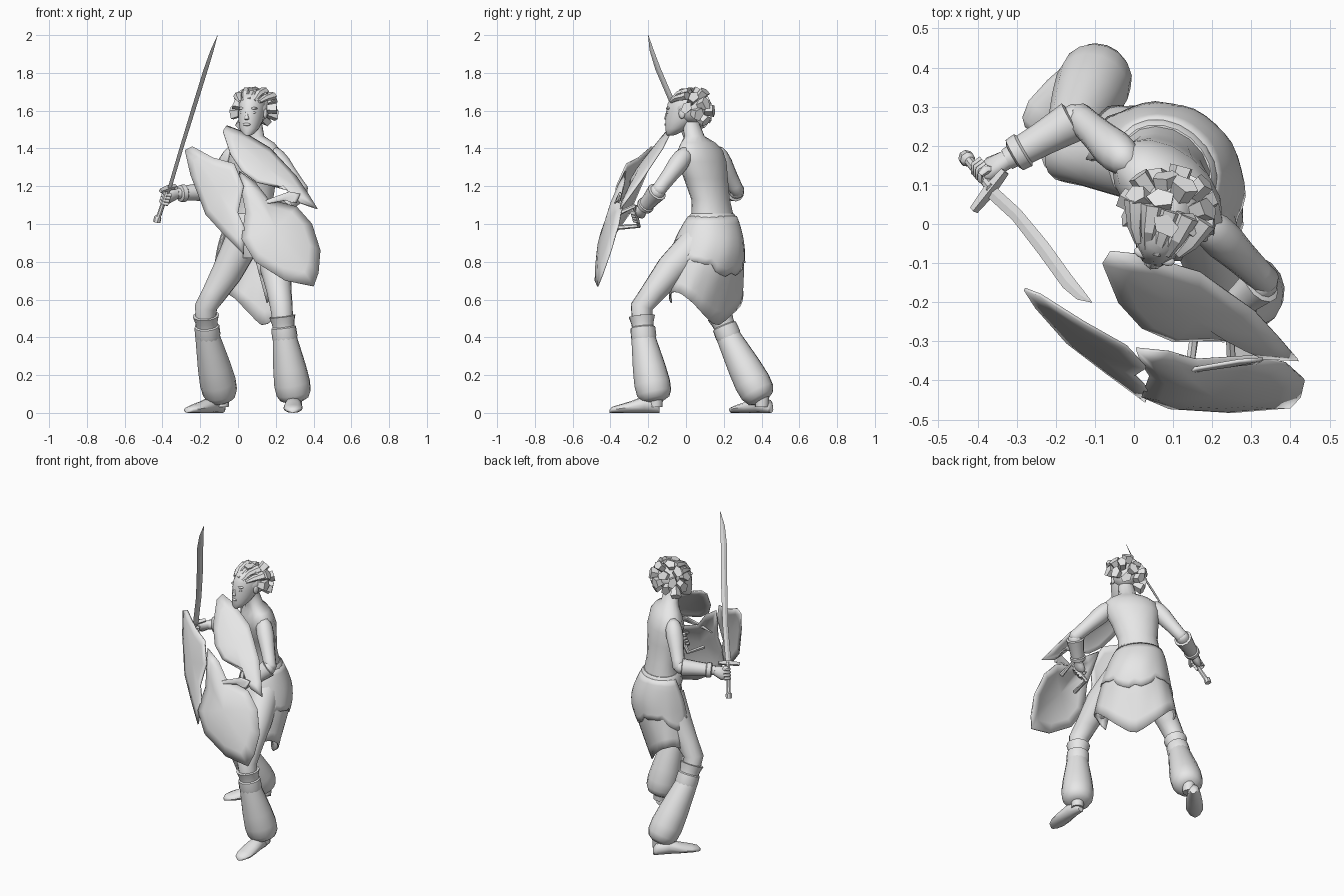
import bpy, bmesh, random
from math import sin, cos, pi, radians, sqrt
from mathutils import Vector as V

random.seed(4)
if "Cube" in bpy.data.objects:
    bpy.data.objects.remove(bpy.data.objects["Cube"])

clay = bpy.data.materials.new("plain_grey")
clay.use_nodes = True
clay.diffuse_color = (0.8, 0.8, 0.8, 1)
clay.node_tree.nodes["Principled BSDF"].inputs["Base Color"].default_value = clay.diffuse_color
UP = V((0, 0, 1))


def finish(name, verts, faces, angle=40, thick=0):
    mesh = bpy.data.meshes.new(name)
    mesh.from_pydata([tuple(v) for v in verts], [], faces)
    bm = bmesh.new()
    bm.from_mesh(mesh)
    bmesh.ops.recalc_face_normals(bm, faces=bm.faces)
    bm.to_mesh(mesh)
    bm.free()
    mesh.materials.append(clay)
    obj = bpy.data.objects.new(name, mesh)
    bpy.context.collection.objects.link(obj)
    if thick:
        mod = obj.modifiers.new("thickness", "SOLIDIFY")
        mod.thickness, mod.offset = thick, 0
    bpy.ops.object.select_all(action="DESELECT")
    obj.select_set(True)
    bpy.context.view_layer.objects.active = obj
    bpy.ops.object.shade_smooth_by_angle(angle=radians(angle))
    return obj


def loft(name, rings, side=(1, 0.1, 0.05), n=12, axis=None, angle=40):
    """Skin rings of (x, y, z, half width[, half depth]) along a path."""
    pts, side = [V(r[:3]) for r in rings], V(side)
    verts, faces = [], []
    for i, r in enumerate(rings):
        t = axis or (pts[min(i + 1, len(pts) - 1)] - pts[max(i - 1, 0)]).normalized()
        s = (side - t * side.dot(t)).normalized()
        f = t.cross(s)
        for k in range(n):
            q = 2 * pi * k / n
            verts.append(pts[i] + s * r[3] * cos(q) + f * r[-1] * sin(q))
    for i in range(len(rings) - 1):
        for k in range(n):
            a, b = i * n + k, i * n + (k + 1) % n
            faces.append((a, b, b + n, a + n))
    faces += [tuple(range(n)), tuple(range(len(verts) - n, len(verts)))]
    return finish(name, verts, faces, angle)


def along(p, q, profile):
    """Rings between two points from (fraction, radius...) pairs."""
    p, q = V(p), V(q)
    return [(*p.lerp(q, t), *r) for t, *r in profile]


def blob(name, centre, a, b, c, side):
    c0 = V(centre)
    rows = [(cos(w), sin(w)) for w in [pi * k / 6 for k in range(7)]]
    loft(name, [(*(c0 - UP * c * u), a * w + 0.0005, b * w + 0.0005) for u, w in rows],
         side, 10, UP, 60)


# torso, turned towards the sword side
SHOULDERS = V((-0.77, 0.63, 0))
loft("torso", [(.08, .12, .82, .08, .07), (.08, .13, .9, .125, .105), (.08, .14, .97, .135, .112),
               (.08, .14, 1.05, .125, .1), (.08, .13, 1.13, .118, .09), (.08, .105, 1.24, .138, .1),
               (.085, .085, 1.33, .162, .104), (.09, .075, 1.39, .16, .088),
               (.09, .065, 1.43, .12, .068), (.085, .045, 1.465, .055, .052),
               (.08, .02, 1.55, .045, .045)], SHOULDERS, 16, UP, 60)

# wrapped skirt: two open layers and a waist band
LONG, ACROSS = V((-1, 1, 0)) / sqrt(2), V((1, 1, 0)) / sqrt(2)


def wrap(name, hem, extra, cols=28, rows=8):
    verts, faces = [], []
    for j in range(rows + 1):
        for k in range(cols + 1):
            q, v = radians(-32 + 256 * k / cols), j / rows
            z = 1.04 + (hem(q, k) - 1.04) * v
            drop = (1.04 - z) / 0.58
            a = .132 + .143 * drop ** .75 + extra
            b = .108 + .076 * sin(min(drop / .35, 1) * pi / 2) - .19 * max(drop - .42, 0) + extra
            fold = 1 + 0.02 * drop * sin(k * 1.7 + z * 9)
            p = LONG * a * cos(q) + ACROSS * b * sin(q)
            verts.append(V((.08, .14 - .08 * min(drop, .4), z)) + p * fold)
    for j in range(rows):
        for k in range(cols):
            a = j * (cols + 1) + k
            faces.append((a, a + 1, a + cols + 2, a + cols + 1))
    finish(name, verts, faces, 35, 0.006)


wrap("skirt", lambda q, k: .46 + .18 * abs(cos(q)) ** 1.2, 0)
wrap("overskirt", lambda q, k: .76 + .04 * sin(q * 3) + .02 * (k % 4 == 1), .006)
loft("waist_band", [(.08, .14, z, a, a - .025) for z, a in
                    ((.975, .14), (.985, .149), (1.04, .142), (1.055, .128))], SHOULDERS, 20, UP)

# legs, puffed leg wraps, knee cuffs and feet
BOOT = [(0, .058), (.12, .066), (.3, .076), (.52, .088), (.74, .096), (.88, .092), (.96, .076), (1, .045)]
CUFF = [(0, .05), (.02, .07), (.28, .06), (.42, .058), (.46, .066), (.8, .068), (.95, .064), (1, .05)]
FOOT = [(0, .018, .02), (.06, .034, .036), (.3, .042, .045), (.55, .05, .032), (.8, .05, .022),
        (.95, .034, .016), (1, .012, .008)]


def leg(side, hip, mid, knee, shin, ankle, heel, toe):
    loft(side + "_thigh", [(*hip, .095), (*mid, .082), (*V(mid).lerp(V(knee), .6), .066),
                           (*knee, .06), (*shin, .05)], n=14, angle=60)
    loft(side + "_leg_wrap", along(shin, ankle, BOOT), n=16)
    top = V(knee).lerp(V(shin), .35)
    loft(side + "_knee_cuff", along(top, V(shin).lerp(V(ankle), .14), CUFF), n=14, angle=30)
    a = V(ankle)
    loft(side + "_ankle", [(*(a + UP * .03), .04), (a.x, a.y, .03, .036)], n=10)
    way = (V(toe) - V(heel)).normalized()
    rings = [(r[0], r[1], r[4], r[3], r[4]) for r in along(heel, toe, FOOT)]
    loft(side + "_foot", rings, way.cross(UP), 12, way, 50)


leg("left", (.15, .06, .9), (.2, -.08, .76), (.23, -.235, .56), (.242, -.232, .43),
    (.302, -.16, .06), (.295, -.14, 0), (.29, -.405, 0))
leg("right", (.02, .15, .9), (-.06, .16, .74), (-.17, .165, .56), (-.17, .205, .44),
    (-.085, .402, .065), (-.08, .45, 0), (-.27, .24, 0))

# arms, bracers and gripping hands
BRACER = [(0, .044), (.02, .054), (.2, .05), (.5, .044), (.8, .04), (.83, .047), (.97, .045), (1, .034)]


def arm(side, shoulder, elbow, wrist, hand, grip):
    s, e, w, h, g = map(V, (shoulder, elbow, wrist, hand, grip))
    g.normalize()
    loft(side + "_upper_arm", along(s, e, [(-.2, .018), (-.1, .04), (.05, .05), (.25, .052), (.55, .044),
                                           (.85, .039), (1.02, .038), (1.1, .022)]), n=12, angle=60)
    loft(side + "_forearm", along(e, w, [(-.1, .026), (0, .04), (.3, .043), (1, .028)]), n=12, angle=60)
    loft(side + "_bracer", along(e.lerp(w, .08), e.lerp(w, .92), BRACER), n=12, angle=30)
    loft(side + "_palm", along(w, h, [(-.1, .026, .024), (.3, .034, .024), (.8, .042, .024),
                                      (1, .036, .016)]), g, 10, angle=60)
    out = (h - w - g * (h - w).dot(g)).normalized()
    across = g.cross(out)
    for i in range(4):
        c = h + g * (.027 - .018 * i)
        arc = [c + (out * sin(q) + across * cos(q)) * .025 for q in [radians(-10 + 55 * k) for k in range(5)]]
        loft(f"{side}_finger_{i + 1}", [(*p, .0105 - .001 * k) for k, p in enumerate(arc)], g, 6, angle=60)
    loft(side + "_thumb", [(*(h - out * .02 + g * .02), .012), (*(h + across * -.022 + g * .035), .012),
                           (*(h + out * .016 - across * .02 + g * .036), .008)], g, 6, angle=60)


arm("right", (-.03, .17, 1.365), (-.14, .272, 1.175), (-.325, .165, 1.16), (-.38, .135, 1.14), (.35, -.4, 1))
arm("left", (.195, -.01, 1.36), (.335, -.145, 1.18), (.235, -.23, 1.08), (.2, -.26, 1.05), (.6, -.2, .7))

# head and face
FACE = V((-.3, -.95, 0)).normalized()
EAR = FACE.cross(UP)
loft("head", [(.047, -.085, 1.468, .018, .016), (.052, -.073, 1.478, .034, .032),
              (.06, -.052, 1.505, .05, .058), (.067, -.03, 1.545, .062, .082),
              (.074, -.012, 1.59, .068, .097), (.078, -.002, 1.64, .069, .098),
              (.08, .006, 1.68, .055, .08), (.08, .01, 1.7, .02, .03)], EAR, 16, UP, 60)
HEAD = V((.075, -.01, 1.59))
loft("nose", [(*(HEAD + FACE * .086 + UP * .02), .006, .008), (*(HEAD + FACE * .096 - UP * .014), .008, .01),
              (*(HEAD + FACE * .097 - UP * .034), .015, .014), (*(HEAD + FACE * .086 - UP * .044), .009, .008)],
     EAR, 8, UP, 60)
for nm, drop, w in (("upper_lip", .063, .022), ("lower_lip", .075, .019)):
    blob(nm, HEAD + FACE * (.16 - drop) - UP * drop, w, .011, .008, EAR)
for nm, sgn in (("left", -1), ("right", 1)):
    blob(nm + "_eye", HEAD + FACE * .074 + EAR * sgn * .03, .014, .013, .007, EAR)
    blob(nm + "_brow", HEAD + FACE * .076 + EAR * sgn * .032 + UP * .022, .022, .014, .007, EAR)
    blob(nm + "_ear", HEAD + EAR * sgn * .07 - FACE * .01 - UP * .005, .01, .018, .028, EAR)

# thick locks swept back from the forehead, then chunky stubs over the back
SKULL = V((.087, .015, 1.605))
blob("hair_cap", SKULL - FACE * .012 + UP * .006, .08, .09, .08, EAR)
for t in range(-2, 3):
    lift = .012 * (t % 2) - .012 * abs(t)
    curve = [FACE * (.098 - .008 * abs(t)) + EAR * t * .026 + UP * (.055 - .006 * abs(t)),
             FACE * .045 + EAR * t * .036 + UP * (.085 + lift),
             FACE * -.02 + EAR * t * .046 + UP * (.097 + lift)]
    loft(f"front_lock_{t + 3}", [(*(SKULL + p), w, w * .75) for p, w in zip(curve, (.012, .022, .031))],
         EAR, 6, angle=20)
count = 34
for i in range(count):
    h = 1 - 2 * (i + .5) / count
    q, r = i * 2.39996, sqrt(1 - h * h)
    d = FACE * r * cos(q) + EAR * r * sin(q) + UP * h
    if d.dot(FACE) > .35 or h < -.62 or (d.dot(FACE) > -.05 and h < -.2):
        continue
    tip = SKULL + d * random.uniform(.11, .135) - FACE * .008
    loft(f"back_lock_{i}", [(*(SKULL + d * .06), .024), (*tip, .038, .027)],
         (random.uniform(-1, 1), .5, .7), 5, angle=20)

# curved sabre
loft("sabre_grip", [(-.43, .17, 1.01, .02), (-.425, .165, 1.035, .02), (-.42, .16, 1.04, .013),
                    (-.365, .09, 1.2, .013)], n=8)
loft("sabre_guard", [(-.41, .035, 1.175, .012), (-.37, .085, 1.19, .017), (-.33, .135, 1.2, .012)],
     (0, 0, 1), 4, angle=20)
loft("sabre_blade", [(-.362, .08, 1.19, .017, .005), (-.3, .023, 1.4, .017, .005),
                     (-.232, -.062, 1.62, .019, .005), (-.17, -.148, 1.82, .019, .004),
                     (-.137, -.182, 1.92, .014, .003), (-.108, -.2, 2, .001, .001)],
     (.6, .8, 0), 4, angle=20)


# broken shield pieces: outline in x, z laid on a tilted, bulging plane
def shard(name, outline, base, slope_x, slope_z, bulge):
    n = len(outline)
    mx, mz = (sum(c) / n for c in zip(*outline))

    def place(x, z, f):
        x, z = mx + (x - mx) * f, mz + (z - mz) * f
        return x, base + slope_x * x + slope_z * (z - 1) - bulge * (1 - f * f), z

    steps = (1, .75, .45)
    verts = [place(x, z, f) for f in steps for x, z in outline] + [place(mx, mz, 0)]
    faces = []
    for k in range(n):
        m = (k + 1) % n
        faces += [(j * n + k, j * n + m, j * n + n + m, j * n + n + k) for j in range(2)]
        faces.append((2 * n + k, 2 * n + m, 3 * n))
    finish(name, verts, faces, 35, .008)


shard("shield_side_piece", [(-.28, 1.39), (-.24, 1.41), (-.13, 1.35), (-.02, 1.32), (.03, 1.2), (0, 1.06),
                            (.035, .98), (.03, .84), (-.07, .94), (-.17, 1.05), (-.25, 1.26)],
      -.4, -.5, .24, .015)
shard("shield_top_piece", [(-.08, 1.49), (-.06, 1.52), (.02, 1.49), (.17, 1.4), (.31, 1.25), (.37, 1.16),
                           (.42, 1.08), (.33, 1.11), (.3, 1.17), (.1, 1.22), (.02, 1.28), (-.04, 1.37)],
      -.515, .23, .88, .025)
shard("shield_main_piece", [(.09, 1.22), (.005, 1.28), (.02, 1.17), (.04, 1.07), (.02, .92), (.09, .8),
                            (.25, .7), (.4, .67), (.425, .74), (.435, .86), (.39, 1), (.31, 1.09), (.16, 1.13)],
      -.415, .15, .34, .045)
shard("shield_splinter", [(.08, 1.09), (.16, 1.13), (.27, 1.17), (.33, 1.16), (.31, 1.11), (.27, 1.13)],
      -.41, .1, .2, .004)
loft("shield_handle", [(.14, -.38, .98, .013), (.16, -.25, .99, .013), (.245, -.275, 1.095, .013),
                       (.25, -.37, 1.05, .013)], (0, 0, 1), 6)
